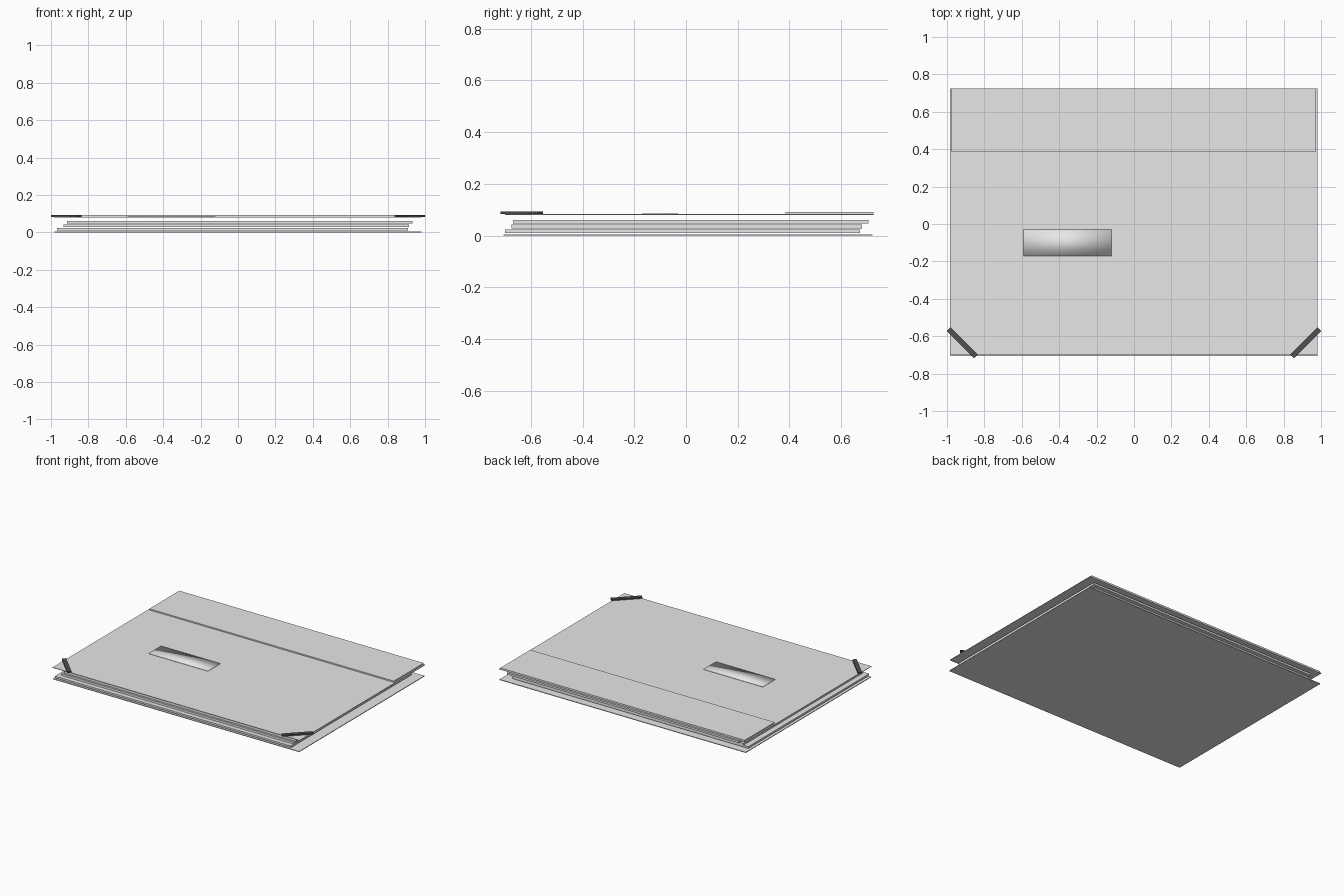
import bpy
import math

if "Cube" in bpy.data.objects:
    bpy.data.objects.remove(bpy.data.objects["Cube"])


def material(name, r, g, b):
    m = bpy.data.materials.new(name)
    m.diffuse_color = (r, g, b, 1)
    m.use_nodes = True
    m.node_tree.nodes["Principled BSDF"].inputs["Base Color"].default_value = m.diffuse_color
    return m


light_grey = material("light grey", 0.8, 0.8, 0.8)
dark_grey = material("dark grey", 0.08, 0.08, 0.08)


def slab(name, x0, x1, y0, y1, z0, z1, mat=light_grey, turn=0.0, smooth=False):
    """Flat box given by its extents, optionally turned about z."""
    bpy.ops.mesh.primitive_cube_add(
        size=1, location=((x0 + x1) / 2, (y0 + y1) / 2, (z0 + z1) / 2))
    o = bpy.context.object
    o.name = name
    o.scale = (x1 - x0, y1 - y0, z1 - z0)
    bpy.ops.object.transform_apply(location=False, rotation=False, scale=True)
    o.rotation_euler.z = turn
    o.data.materials.append(mat)
    if smooth:
        bpy.ops.object.shade_smooth()
    return o


# Covers
slab("bottom_cover", -0.98, 0.98, -0.705, 0.72, 0.0, 0.005)
slab("top_cover", -0.985, 0.98, -0.70, 0.725, 0.079, 0.083)

# Loose page stacks, each slightly shifted
slab("page_stack_lower", -0.967, 0.91, -0.70, 0.673, 0.011, 0.024)
slab("page_stack_middle", -0.933, 0.913, -0.674, 0.68, 0.028, 0.043)
slab("page_stack_upper", -0.913, 0.932, -0.668, 0.705, 0.047, 0.061)

# Spine band along the back edge
slab("spine_band", -0.975, 0.97, 0.385, 0.725, 0.083, 0.092)

# Softly shaded label plate
slab("label", -0.59, -0.12, -0.17, -0.03, 0.0825, 0.086, smooth=True)

# Diagonal corner straps
for side, name in ((-1, "left"), (1, "right")):
    cx, cy, length, width = side * 0.918, -0.635, 0.205, 0.028
    slab(name + "_corner_strap", cx - length / 2, cx + length / 2,
         cy - width / 2, cy + width / 2, 0.083, 0.093,
         dark_grey, side * math.radians(45))
